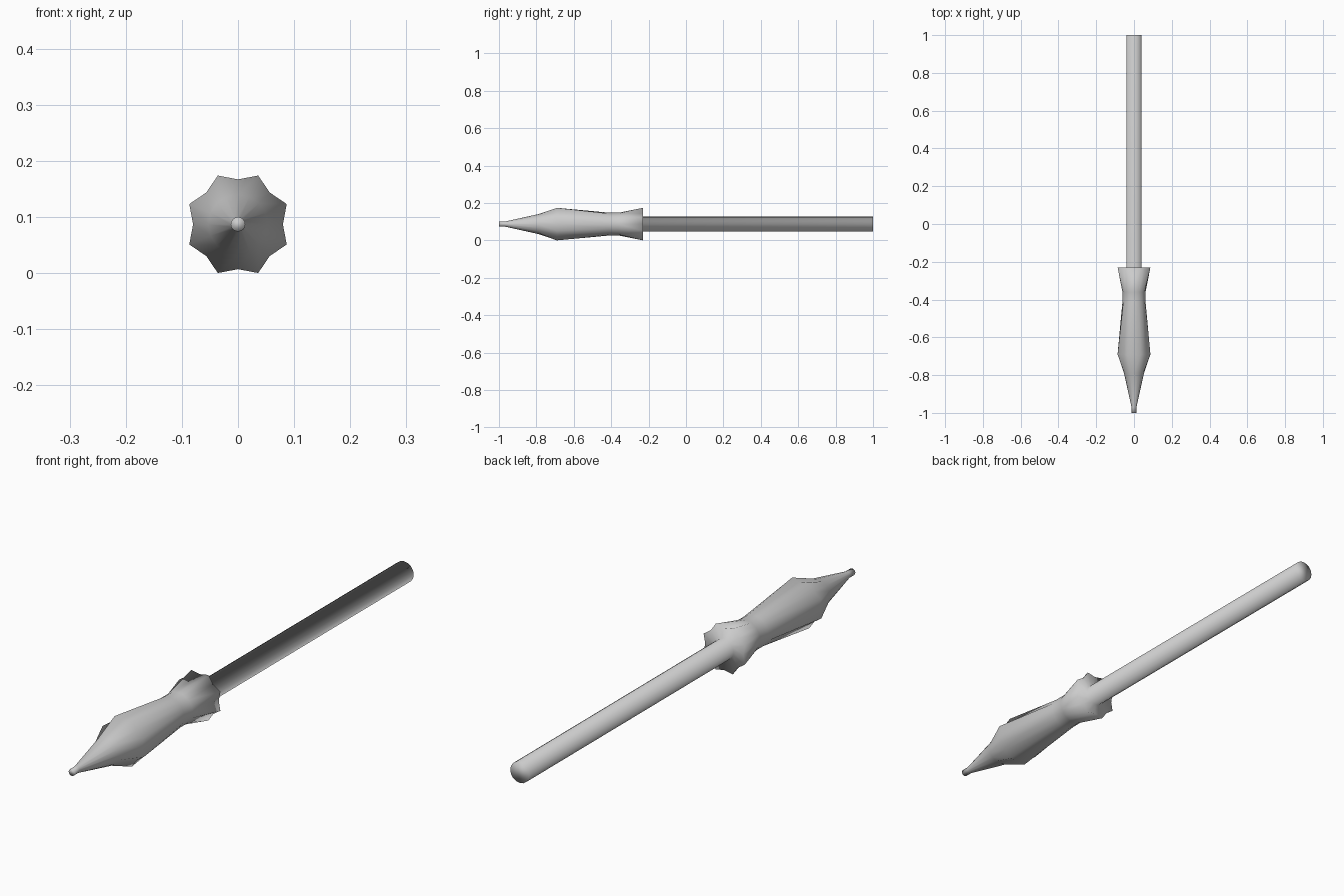
import bpy, bmesh, math

if "Cube" in bpy.data.objects:
    bpy.data.objects.remove(bpy.data.objects["Cube"])

CENTRE_Z = 0.087
SIDES = 16

# Profile along y: (y, radius at ridges, radius at grooves)
profile = [
    (-1.00, 0.013, 0.013),   # rounded-looking tip
    (-0.97, 0.013, 0.013),
    (-0.79, 0.053, 0.053),   # nose cone
    (-0.69, 0.094, 0.080),   # fluted shoulder
    (-0.41, 0.061, 0.061),   # round waist
    (-0.36, 0.061, 0.061),
    (-0.23, 0.094, 0.080),   # fluted flare
    (-0.23, 0.040, 0.040),   # step down to the shaft
    (1.00, 0.040, 0.040),
]


def ring(bm, y, ridge, groove):
    verts = []
    for i in range(SIDES):
        a = 2 * math.pi * i / SIDES
        r = ridge if i % 2 else groove
        verts.append(bm.verts.new((r * math.sin(a), y, CENTRE_Z + r * math.cos(a))))
    return verts


# Fluted grip and long round shaft as one continuous skin
bm = bmesh.new()
rings = [ring(bm, *p) for p in profile]
for a, b in zip(rings, rings[1:]):
    for i in range(SIDES):
        j = (i + 1) % SIDES
        bm.faces.new((a[i], a[j], b[j], b[i]))
bm.faces.new(rings[0])
bm.faces.new(rings[-1])
bmesh.ops.recalc_face_normals(bm, faces=bm.faces)
for f in bm.faces:
    f.smooth = True

mesh = bpy.data.meshes.new("fluted_grip_and_shaft")
bm.to_mesh(mesh)
bm.free()
tool = bpy.data.objects.new("fluted_grip_and_shaft", mesh)
bpy.context.collection.objects.link(tool)
